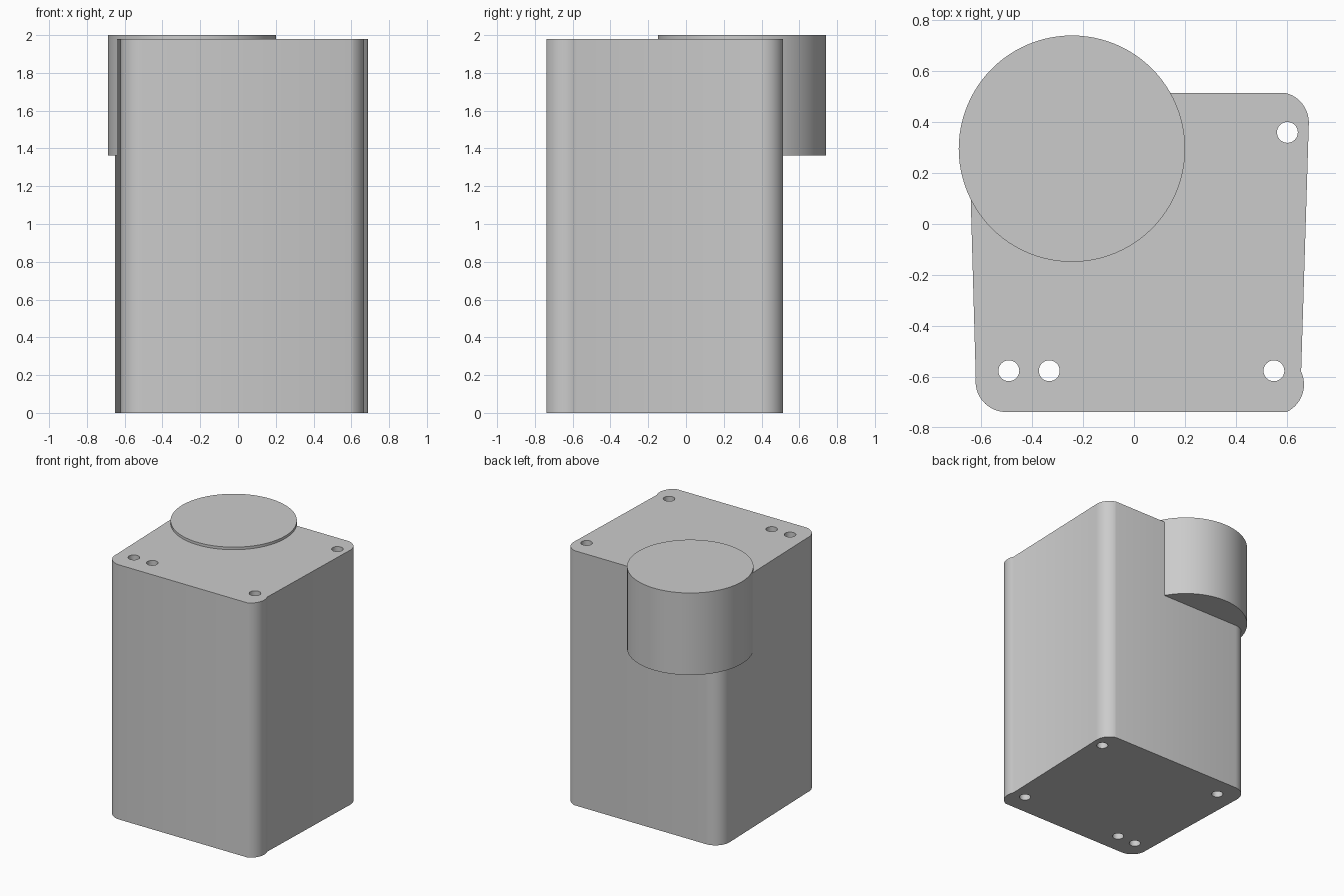
import bpy, math
from mathutils import Vector

if "Cube" in bpy.data.objects:
    bpy.data.objects.remove(bpy.data.objects["Cube"])


def arc(p, q, r, n=14):
    """Counter-clockwise arc of radius r from p to q."""
    p, q = Vector(p), Vector(q)
    d = q - p
    inward = Vector((-d.y, d.x)).normalized()
    c = (p + q) / 2 + inward * math.sqrt(r * r - d.length_squared / 4)
    a0 = math.atan2(p.y - c.y, p.x - c.x)
    a1 = math.atan2(q.y - c.y, q.x - c.x)
    sweep = (a1 - a0) % math.tau
    return [(c.x + r * math.cos(a0 + sweep * i / n),
             c.y + r * math.sin(a0 + sweep * i / n)) for i in range(n + 1)]


def circle(x, y, r, n=32):
    return [(x + r * math.cos(math.tau * i / n),
             y + r * math.sin(math.tau * i / n)) for i in range(n)]


def extrude_outline(name, loops, z0, z1):
    """Solid from closed outlines; inner loops become through holes."""
    cu = bpy.data.curves.new(name, 'CURVE')
    cu.dimensions = '2D'
    cu.fill_mode = 'BOTH'
    cu.extrude = (z1 - z0) / 2
    for pts in loops:
        s = cu.splines.new('POLY')
        s.points.add(len(pts) - 1)
        for sp, (x, y) in zip(s.points, pts):
            sp.co = (x, y, 0, 1)
        s.use_cyclic_u = True
    ob = bpy.data.objects.new(name, cu)
    ob.location.z = (z0 + z1) / 2
    bpy.context.collection.objects.link(ob)
    bpy.ops.object.select_all(action='DESELECT')
    ob.select_set(True)
    bpy.context.view_layer.objects.active = ob
    bpy.ops.object.convert(target='MESH')
    ob = bpy.context.object
    ob.name = name
    bpy.ops.object.shade_smooth_by_angle(angle=math.radians(30))
    return ob


# Tapered block with rounded corners and five through holes
outline = (arc((-0.622, -0.605), (-0.505, -0.739), 0.12)
           + arc((0.60, -0.739), (0.657, -0.58), 0.12)
           + arc((0.687, 0.39), (0.60, 0.514), 0.12)
           + arc((-0.53, 0.514), (-0.65, 0.39), 0.12))
holes = [(-0.492, -0.577), (-0.333, -0.577), (0.55, -0.577),
         (0.603, 0.36), (-0.492, 0.355)]
extrude_outline("block_body",
                [outline] + [circle(x, y, 0.041) for x, y in holes], 0, 1.98)

# Round boss overhanging the back left corner
extrude_outline("round_boss", [circle(-0.244, 0.296, 0.445, 96)], 1.362, 2.0)
